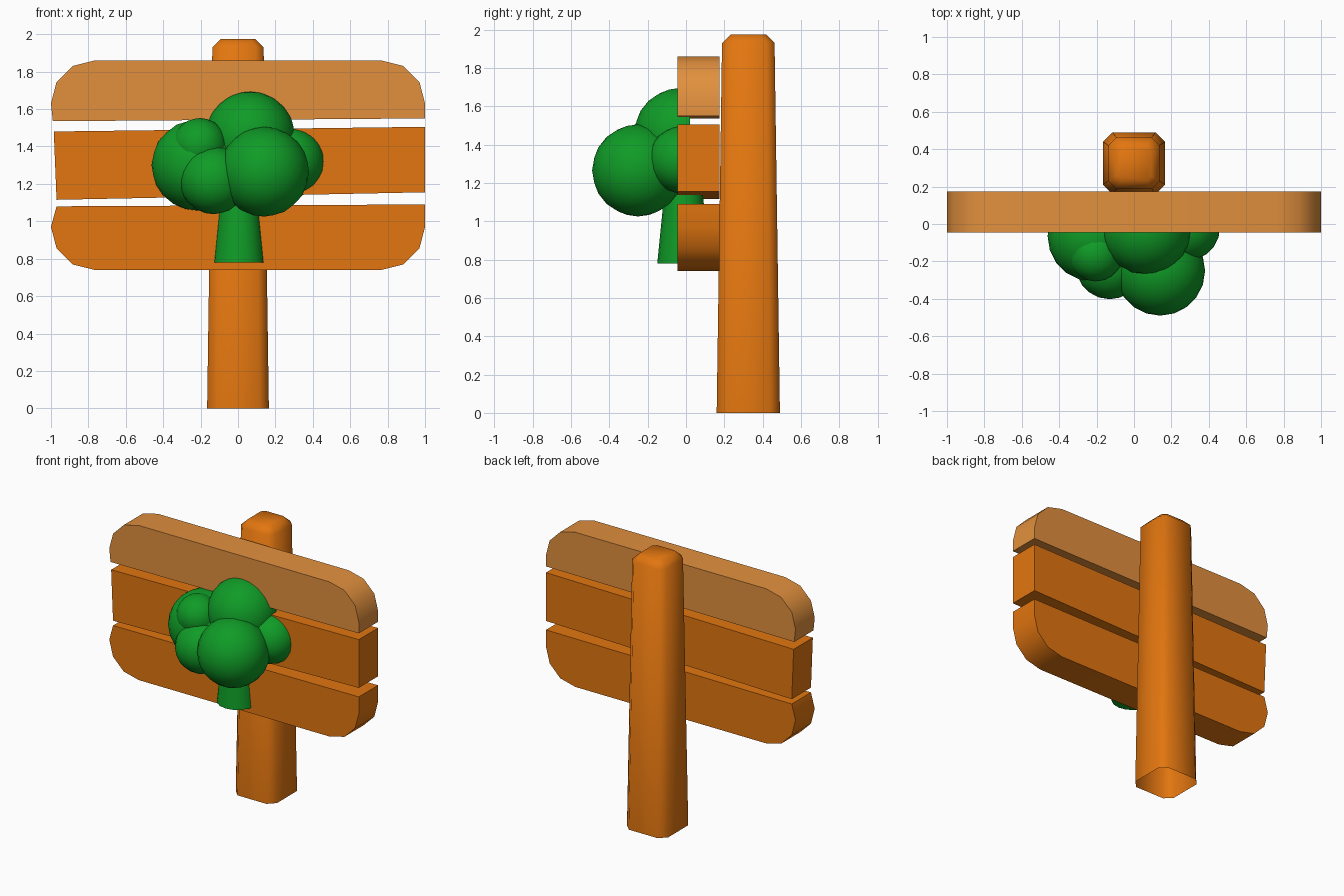
import bpy, bmesh, math
from mathutils import Vector

if "Cube" in bpy.data.objects:
    bpy.data.objects.remove(bpy.data.objects["Cube"])


def material(name, rgb):
    m = bpy.data.materials.new(name)
    m.diffuse_color = (*rgb, 1)
    m.use_nodes = True
    m.node_tree.nodes["Principled BSDF"].inputs["Base Color"].default_value = m.diffuse_color
    return m


ORANGE = material("orange_wood", (0.76, 0.18, 0.005))
LIGHT = material("light_wood", (0.76, 0.28, 0.048))
GREEN = material("leaf_green", (0.005, 0.33, 0.02))


def finish(bm, name, mat, angle=None):
    bmesh.ops.recalc_face_normals(bm, faces=bm.faces)
    me = bpy.data.meshes.new(name)
    bm.to_mesh(me)
    bm.free()
    me.materials.append(mat)
    ob = bpy.data.objects.new(name, me)
    bpy.context.collection.objects.link(ob)
    if angle:
        bpy.ops.object.select_all(action='DESELECT')
        ob.select_set(True)
        bpy.context.view_layer.objects.active = ob
        bpy.ops.object.shade_smooth_by_angle(angle=math.radians(angle))
    return ob


# Post: tapered square with cut corners, bevelled top, open underneath
def post():
    bm = bmesh.new()
    rings = []
    for z, h, c in ((0, 0.165, 0.05), (1.93, 0.137, 0.042), (1.975, 0.092, 0.025)):
        k = h - c
        pts = [(h, -k), (h, k), (k, h), (-k, h), (-h, k), (-h, -k), (-k, -h), (k, -h)]
        rings.append([bm.verts.new((x, y + 0.325, z)) for x, y in pts])
    for a, b in zip(rings, rings[1:]):
        for i in range(8):
            j = (i + 1) % 8
            bm.faces.new((a[i], a[j], b[j], b[i]))
    bm.faces.new(rings[-1])
    finish(bm, "post", ORANGE, 50)


# Planks: front profile extruded in depth
def plank(name, profile, mat):
    bm = bmesh.new()
    face = bm.faces.new([bm.verts.new((x, -0.045, z)) for x, z in profile])
    out = bmesh.ops.extrude_face_region(bm, geom=[face], use_keep_orig=True)
    moved = [v for v in out["geom"] if isinstance(v, bmesh.types.BMVert)]
    bmesh.ops.translate(bm, verts=moved, vec=(0, 0.22, 0))
    finish(bm, name, mat, 32)


def rounded_edge(z_edge, sign):
    # rounded corners from right end, over the long edge, to the left end
    right = [(1.0, 0.23), (0.97, 0.115), (0.885, 0.03), (0.765, 0.0)]
    pts = right + [(-x, d) for x, d in reversed(right)]
    return [(x, z_edge - sign * d) for x, d in pts]


post()
plank("top_plank", [(-0.99, 1.535), (1.0, 1.55)] + rounded_edge(1.86, 1), LIGHT)
plank("middle_plank", [(-0.97, 1.115), (1.0, 1.155), (1.0, 1.505), (-0.985, 1.48)], ORANGE)
plank("bottom_plank", [(-0.97, 1.08), (1.0, 1.09)] + rounded_edge(0.74, -1), ORANGE)

# Tree trunk
bm = bmesh.new()
bmesh.ops.create_cone(bm, cap_ends=True, segments=16, radius1=0.137, radius2=0.095, depth=0.42)
bmesh.ops.translate(bm, verts=bm.verts, vec=(0.005, -0.013, 0.99))
finish(bm, "tree_trunk", GREEN, 40)

# Leaf clusters: spheres, trimmed inside the planks
leaves = [
    ((0.065, -0.03, 1.455), 0.24),
    ((0.14, -0.25, 1.265), 0.24),
    ((0.285, -0.02, 1.32), 0.175),
    ((-0.22, -0.065, 1.30), 0.242),
    ((-0.205, -0.16, 1.405), 0.147),
    ((-0.13, -0.22, 1.22), 0.182),
]
for i, (c, r) in enumerate(leaves):
    bm = bmesh.new()
    bmesh.ops.create_icosphere(bm, subdivisions=3, radius=r)
    bmesh.ops.translate(bm, verts=bm.verts, vec=Vector(c))
    bmesh.ops.bisect_plane(bm, geom=bm.verts[:] + bm.edges[:] + bm.faces[:],
                           plane_co=(0, 0.02, 0), plane_no=(0, 1, 0), clear_outer=True)
    finish(bm, f"leaf_cluster_{i + 1}", GREEN, 60)
